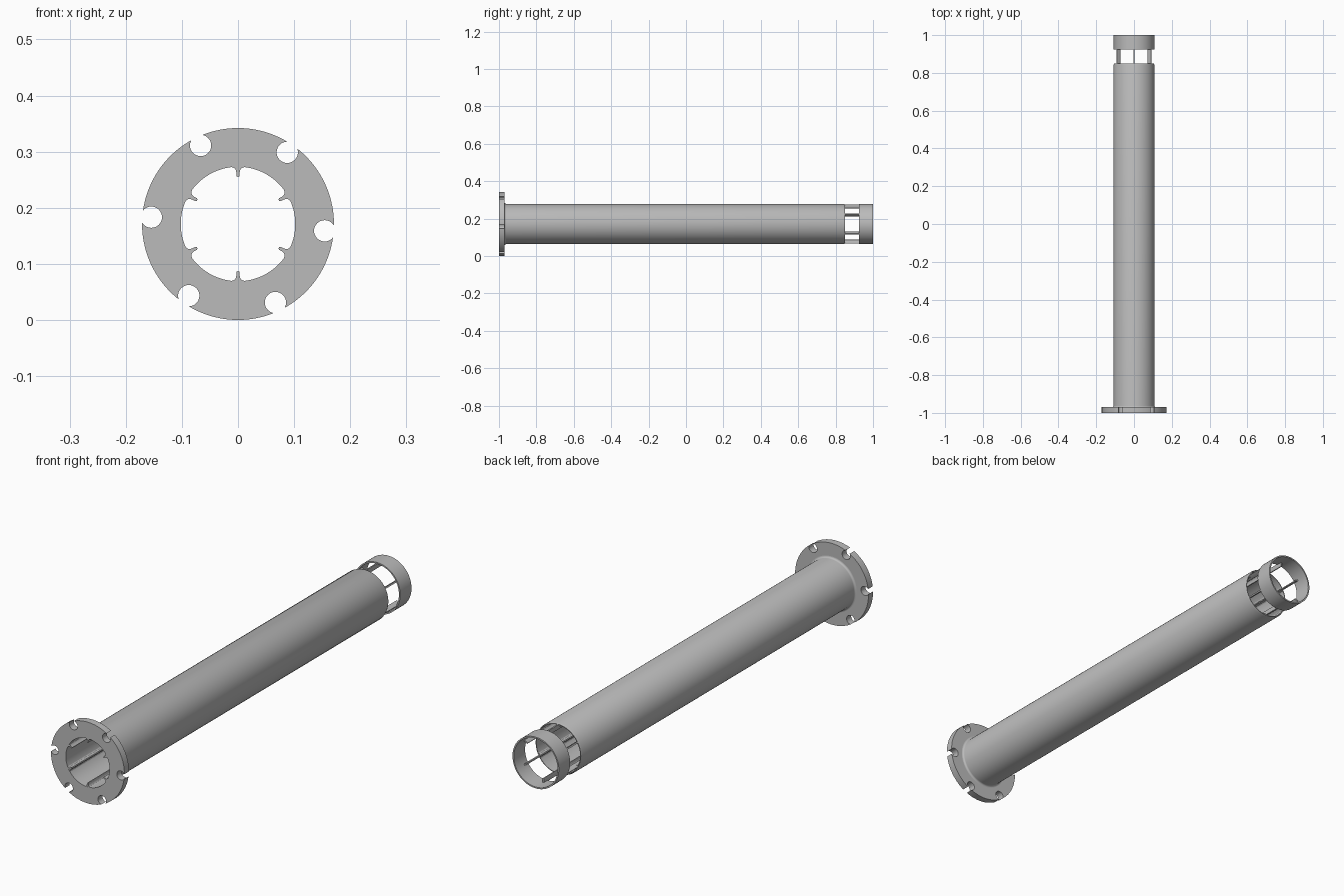
import bpy, bmesh, math
from mathutils import Matrix, Vector

if "Cube" in bpy.data.objects:
    bpy.data.objects.remove(bpy.data.objects["Cube"])

CZ = 0.171        # height of the tube axis
SEG = 96

grey = bpy.data.materials.new("plain_grey")
grey.use_nodes = True
grey.diffuse_color = (0.5, 0.5, 0.5, 1)
grey.node_tree.nodes["Principled BSDF"].inputs["Base Color"].default_value = (0.5, 0.5, 0.5, 1)


def finish(name, bm, smooth=True):
    bmesh.ops.recalc_face_normals(bm, faces=bm.faces)
    mesh = bpy.data.meshes.new(name)
    bm.to_mesh(mesh)
    bm.free()
    ob = bpy.data.objects.new(name, mesh)
    bpy.context.collection.objects.link(ob)
    ob.location.z = CZ
    mesh.materials.append(grey)
    if smooth:
        shade(ob)
    return ob


def select(ob):
    bpy.ops.object.select_all(action='DESELECT')
    ob.select_set(True)
    bpy.context.view_layer.objects.active = ob


def shade(ob):
    select(ob)
    bpy.ops.object.shade_smooth_by_angle(angle=math.radians(30))


def lathe(name, profile):
    """Revolve a closed (radius, y) profile around the y axis."""
    bm = bmesh.new()
    rings = []
    for i in range(SEG):
        a = math.tau * i / SEG
        rings.append([bm.verts.new((r * math.cos(a), y, r * math.sin(a))) for r, y in profile])
    n = len(profile)
    for i in range(SEG):
        p, q = rings[i], rings[(i + 1) % SEG]
        for j in range(n):
            k = (j + 1) % n
            bm.faces.new((p[j], p[k], q[k], q[j]))
    return finish(name, bm)


def fins(name, half, y0, y1):
    """Extrude a mirrored (half width, radius) section along y, six times around."""
    section = half + [(-w, r) for w, r in reversed(half) if w > 0]
    bm = bmesh.new()
    for k in range(6):
        rot = Matrix.Rotation(k * math.tau / 6, 3, 'Y')
        front, back = ([bm.verts.new(rot @ Vector((w, y, r))) for w, r in section] for y in (y0, y1))
        bm.faces.new(front)
        bm.faces.new(back)
        for j in range(len(section)):
            i = j - 1
            bm.faces.new((front[i], front[j], back[j], back[i]))
    return finish(name, bm)


# Long tube with a small fillet against the flange and a chamfered far end
fillet = [(0.116 - 0.008 * math.sin(t), -0.962 - 0.008 * math.cos(t))
          for t in (math.pi / 2 * i / 5 for i in range(6))]
lathe("tube", [(0.102, -0.971), (0.116, -0.971)] + fillet
      + [(0.108, 0.842), (0.105, 0.85), (0.102, 0.85)])

# End ring beyond the open windows
lathe("end_ring", [(0.102, 0.925), (0.108, 0.925), (0.108, 1.0), (0.102, 1.0)])

# Mounting flange with six open bolt notches
flange = lathe("flange", [(0.102, -1.0), (0.171, -1.0), (0.171, -0.97), (0.102, -0.97)])
bm = bmesh.new()
for k in range(6):
    a = math.radians(60 * k - 4.5)
    place = Matrix.Translation((0.155 * math.cos(a), -0.985, 0.155 * math.sin(a)))
    bmesh.ops.create_cone(bm, cap_ends=True, segments=32, radius1=0.019, radius2=0.019,
                          depth=0.1, matrix=place @ Matrix.Rotation(math.pi / 2, 4, 'X'))
cutter = finish("notch_cutter", bm, smooth=False)
cutter.hide_render = True
cut = flange.modifiers.new("notches", 'BOOLEAN')
cut.operation = 'DIFFERENCE'
cut.solver = 'EXACT'
cut.object = cutter
select(flange)
bpy.ops.object.modifier_apply(modifier=cut.name)
bpy.data.objects.remove(cutter)
shade(flange)

# Inner fins, running on as struts to the end ring, with flared roots in the tube
fins("inner_fins", [(0, 0.084), (0.002, 0.0846), (0.003, 0.0865), (0.003, 0.105)], -0.9995, 0.95)
fins("fin_roots", [(0, 0.091), (0.003, 0.092), (0.0042, 0.097), (0.007, 0.1), (0.012, 0.1015),
                   (0.012, 0.1035)], -0.9995, 0.85)
